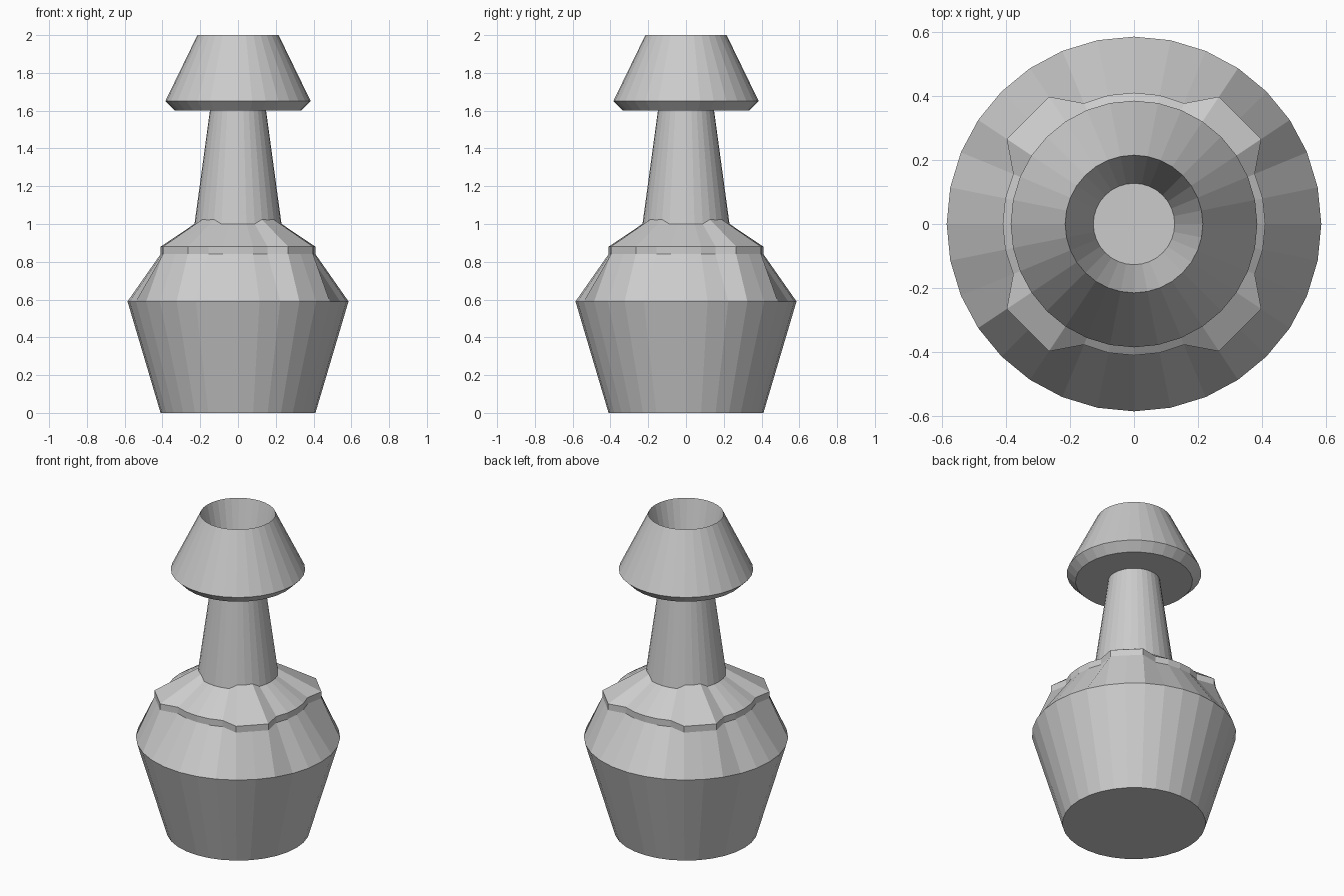
import bpy, bmesh
from math import sin, cos, pi

if "Cube" in bpy.data.objects:
    bpy.data.objects.remove(bpy.data.objects["Cube"])

SIDES = 32


def lathe(name, rings):
    """Flat-shaded solid from (radius or radius function, z) rings, capped at both ends."""
    bm = bmesh.new()
    loops = []
    for radius, z in rings:
        loop = []
        for k in range(SIDES):
            a = 2 * pi * k / SIDES
            r = radius(k) if callable(radius) else radius
            loop.append(bm.verts.new((r * cos(a), r * sin(a), z)))
        loops.append(loop)
    for low, high in zip(loops, loops[1:]):
        for k in range(SIDES):
            n = (k + 1) % SIDES
            bm.faces.new((low[k], low[n], high[n], high[k]))
    bm.faces.new(loops[0][::-1])
    bm.faces.new(loops[-1])
    bmesh.ops.recalc_face_normals(bm, faces=bm.faces)
    mesh = bpy.data.meshes.new(name)
    bm.to_mesh(mesh)
    bm.free()
    obj = bpy.data.objects.new(name, mesh)
    bpy.context.collection.objects.link(obj)
    return obj


def collar(scale=1.0):
    """Collar outline: round, with a raised lobe on each diagonal."""
    lobe = [0.41, 0.41, 0.408, 0.478, 0.469, 0.478, 0.408, 0.41]
    return lambda k: lobe[k % 8] * scale


# Body with shoulder and four-lobed collar
lathe("bottle_body", [
    (0.41, 0), (0.585, 0.59),
    (collar(), 0.84), (collar(), 0.88), (collar(0.3), 0.88 + 0.275 * 0.7),
])

# Tapered neck
lathe("neck", [(0.24, 0.93), (0.148, 1.605)])

# Flared top with funnel recess
lathe("funnel_top", [
    (0.335, 1.60), (0.385, 1.65), (0.215, 2.0), (0.127, 1.62),
])
